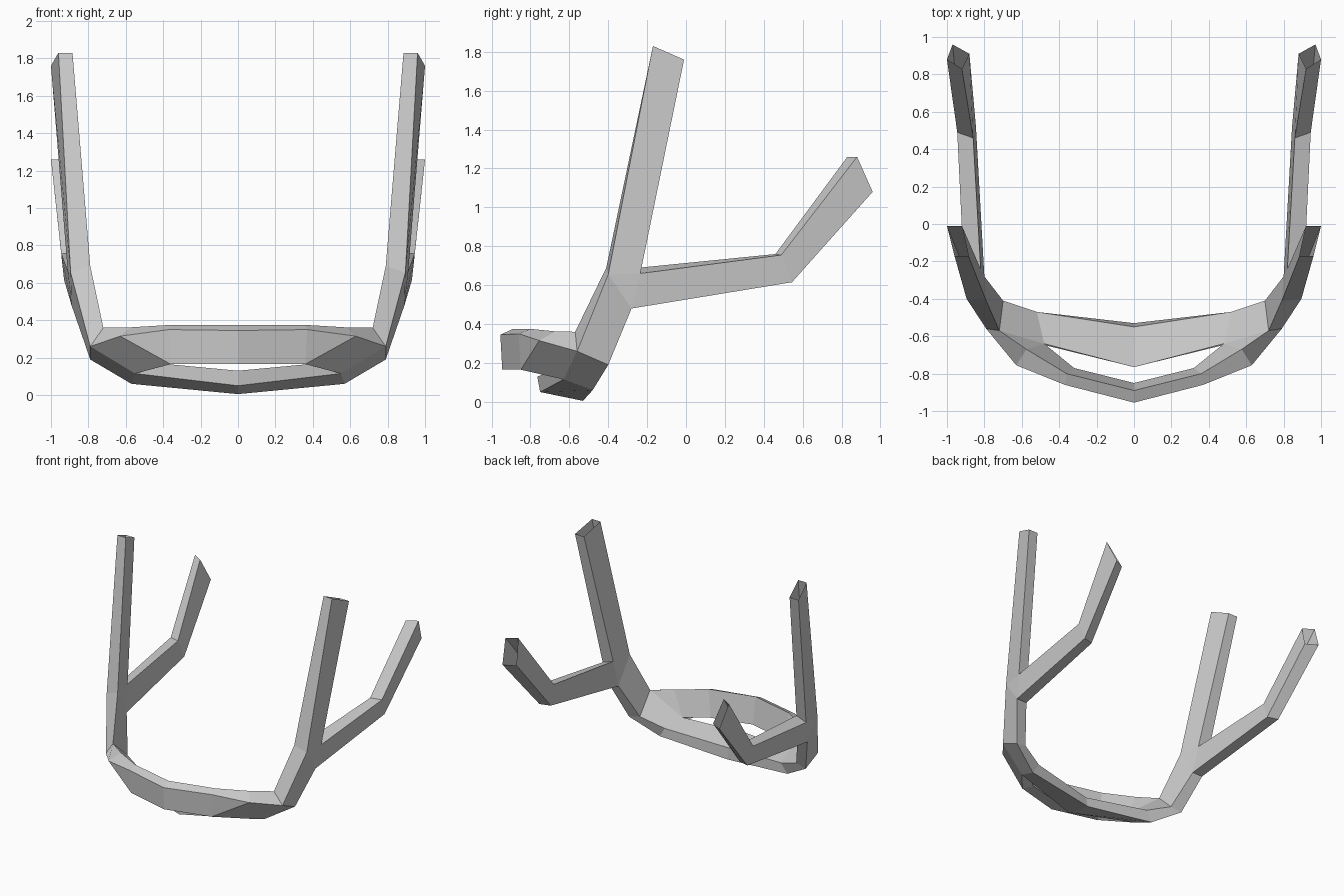
import bpy
import bmesh

default_cube = bpy.data.objects.get("Cube")
if default_cube:
    bpy.data.objects.remove(default_cube, do_unlink=True)

grey = bpy.data.materials.new("plain_grey")
grey.use_nodes = True
grey.diffuse_color = (0.6, 0.6, 0.6, 1)
grey.node_tree.nodes["Principled BSDF"].inputs["Base Color"].default_value = grey.diffuse_color

mesh_builder = bmesh.new()
vertex_at = {}


def face(*points):
    """Add one face, sharing vertices between neighbouring parts."""
    for point in points:
        if point not in vertex_at:
            vertex_at[point] = mesh_builder.verts.new(point)
    return mesh_builder.faces.new([vertex_at[point] for point in points])


def loft(first_ring, second_ring, skip=()):
    """Join two four-cornered sections with an open-ended tube."""
    for side in range(4):
        after = (side + 1) % 4
        if side not in skip:
            face(first_ring[side], first_ring[after], second_ring[after], second_ring[side])


# Side strap: sections run front inner, front outer, back outer, back inner
corner_ring = [(.72, -.57, .36), (.79, -.56, .26), (.79, -.40, .19), (.70, -.41, .21)]
bend_front = [(.79, -.41, .69), (.895, -.40, .655)]
crotch = [(.91, -.235, .66), (.82, -.24, .69)]
bend_back = [(.89, -.28, .48), (.80, -.28, .48)]
post_top = [(.885, -.17, 1.83), (.96, -.17, 1.83), (1, -.01, 1.76), (.92, -.01, 1.76)]

loft(corner_ring, bend_front + bend_back)
loft(bend_front + crotch, post_top)
face(bend_front[1], bend_back[0], crotch[0])
face(bend_front[0], crotch[1], bend_back[1])

# Rear arm: sections run upper outer, upper inner, lower inner, lower outer
arm_root = crotch + bend_back[::-1]
arm_elbow = [(.945, .49, .755), (.86, .46, .76), (.845, .52, .615), (.93, .545, .615)]
arm_tip = [(1, .88, 1.26), (.92, .83, 1.26), (.88, .91, 1.08), (.97, .96, 1.08)]
loft(arm_root, arm_elbow)
loft(arm_elbow, arm_tip)

# Points where the upper and lower bands split around the opening
split_low, split_inner = (.55, -.63, .115), (.48, -.64, .175)

# Upper band: sections run back top, front top, front low, back low
upper_end = [(.575, -.67, .362), (.63, -.755, .315), split_low, split_inner]
upper_bend = [(.36, -.80, .375), (.37, -.86, .35), (.36, -.85, .165), (.32, -.77, .165)]
upper_middle = [(0, -.89, .375), (0, -.955, .345), (0, -.945, .165), (0, -.85, .165)]
loft(upper_middle, upper_bend)
loft(upper_bend, upper_end, skip=[1])
face(upper_bend[1], upper_end[1], upper_bend[2])
face(upper_end[1], split_low, upper_bend[2])

# Lower band: sections run front top, front low, back low, back top
lower_end = [split_inner, split_low, (.57, -.48, .06), (.52, -.47, .14)]
lower_middle = [(0, -.765, .13), (0, -.75, .05), (0, -.53, .005), (0, -.55, .09)]
loft(lower_middle, lower_end)

# Cheek joining both bands to the side strap
front_in, front_out, back_out, back_in = corner_ring
face(front_in, front_out, upper_end[1], upper_end[0])
face(front_out, split_low, upper_end[1])
face(front_out, back_out, lower_end[2], split_low)
face(back_out, back_in, lower_end[3], lower_end[2])
face(front_in, upper_end[0], split_inner)
face(front_in, split_inner, lower_end[3], back_in)

# Mirrored frame
bmesh.ops.recalc_face_normals(mesh_builder, faces=mesh_builder.faces[:])
frame_mesh = bpy.data.meshes.new("strap_frame")
mesh_builder.to_mesh(frame_mesh)
mesh_builder.free()
frame_mesh.materials.append(grey)
strap_frame = bpy.data.objects.new("strap_frame", frame_mesh)
bpy.context.collection.objects.link(strap_frame)
mirror = strap_frame.modifiers.new("left_right_mirror", 'MIRROR')
mirror.use_axis[0] = True
mirror.use_clip = True
